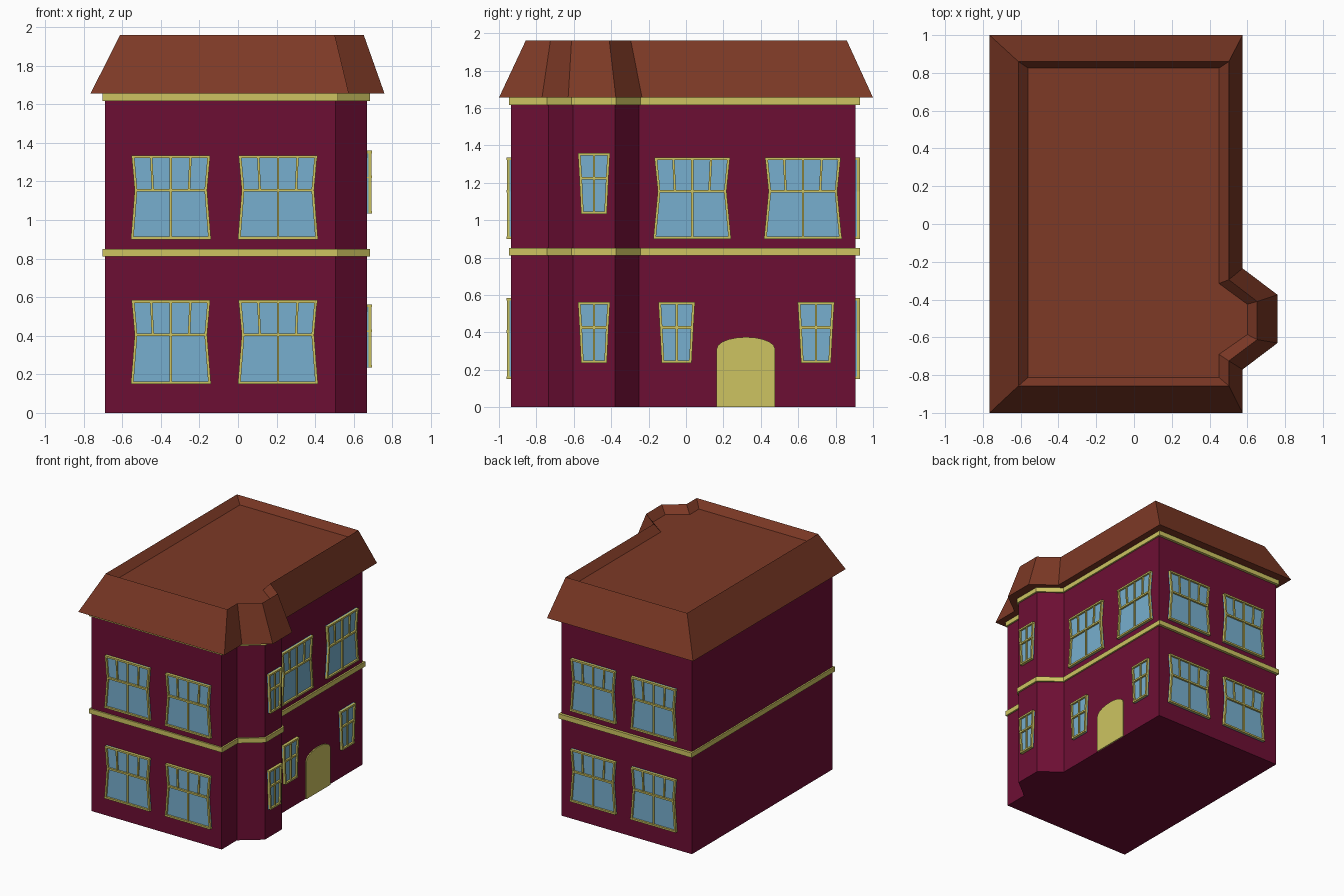
import bpy, bmesh, math
from mathutils import Vector

if "Cube" in bpy.data.objects:
    bpy.data.objects.remove(bpy.data.objects["Cube"])


def material(name, rgb):
    m = bpy.data.materials.new(name)
    m.diffuse_color = (*rgb, 1)
    m.use_nodes = True
    m.node_tree.nodes["Principled BSDF"].inputs["Base Color"].default_value = m.diffuse_color
    return m


WALL = material("crimson wall", (0.152, 0.0045, 0.034))
ROOF = material("brown roof", (0.205, 0.041, 0.019))
GOLD = material("pale gold trim", (0.61, 0.55, 0.12))
GLASS = material("blue glass", (0.185, 0.43, 0.62))


def finish(name, bm, mat):
    bmesh.ops.recalc_face_normals(bm, faces=bm.faces)
    me = bpy.data.meshes.new(name)
    bm.to_mesh(me)
    bm.free()
    me.materials.append(mat)
    ob = bpy.data.objects.new(name, me)
    bpy.context.collection.objects.link(ob)
    return ob


def loft(bm, rings):
    """Closed solid through matching rings of 3D points."""
    vs = [[bm.verts.new(p) for p in r] for r in rings]
    n = len(vs[0])
    for a, b in zip(vs, vs[1:]):
        for i in range(n):
            j = (i + 1) % n
            bm.faces.new((a[i], a[j], b[j], b[i]))
    bm.faces.new(vs[0][::-1])
    bm.faces.new(vs[-1])


def plan(z, x0, x1, y0, y1, bx, ya, yb, yc, yd):
    """House footprint with a canted bay on the right side."""
    pts = [(x0, y0), (x1, y0), (x1, ya), (bx, yb), (bx, yc), (x1, yd), (x1, y1), (x0, y1)]
    return [(x, y, z) for x, y in pts]


# Walls and trim bands
WALL_PLAN = (-0.69, 0.505, -0.935, 0.907, 0.67, -0.735, -0.605, -0.38, -0.25)
BAND_PLAN = (-0.702, 0.518, -0.947, 0.929, 0.684, -0.742, -0.611, -0.374, -0.243)
for name, fp, z0, z1, mat in (("walls", WALL_PLAN, 0, 1.65, WALL),
                              ("middle_band", BAND_PLAN, 0.81, 0.85, GOLD),
                              ("eave_band", BAND_PLAN, 1.617, 1.658, GOLD)):
    bm = bmesh.new()
    loft(bm, [plan(z0, *fp), plan(z1, *fp)])
    finish(name, bm, mat)

# Roof: sloping sides and a sunken flat top
bm = bmesh.new()
loft(bm, [plan(1.655, -0.765, 0.575, -1.0, 1.0, 0.76, -0.77, -0.63, -0.375, -0.235),
          plan(1.96, -0.612, 0.502, -0.857, 0.86, 0.652, -0.725, -0.612, -0.41, -0.295),
          plan(1.90, -0.56, 0.45, -0.812, 0.825, 0.6, -0.69, -0.585, -0.425, -0.315)])
finish("roof", bm, ROOF)

# Wall frames: point from (across, up, out)
SIDES = {
    "front": lambda u, z, d: (u, -0.935 - d, z),
    "back": lambda u, z, d: (u, 0.907 + d, z),
    "right": lambda u, z, d: (0.505 + d, u, z),
    "bay": lambda u, z, d: (0.67 + d, u, z),
}


def plate(bm, side, pts, d):
    f = SIDES[side]
    loft(bm, [[f(u, z, -0.005) for u, z in pts], [f(u, z, d) for u, z in pts]])


def window(name, side, cx, z0, z1, bottom, waist, top, panes):
    """Flared window; bottom, waist and top are half-widths."""
    zm = z0 + 0.585 * (z1 - z0)
    t, s = 0.014, 0.007
    profile = [(z0, bottom), (zm, waist), (z1, top)]
    bm = bmesh.new()
    plate(bm, side, [(cx - w, z) for z, w in profile] +
          [(cx + w, z) for z, w in reversed(profile)], 0.008)
    finish(name + "_glass", bm, GLASS)

    bm = bmesh.new()

    def bar(a, b, hx, hz, d=0.022):
        (ax, az), (bx, bz) = a, b
        plate(bm, side, [(cx + ax - hx, az - hz), (cx + bx - hx, bz + hz),
                         (cx + bx + hx, bz + hz), (cx + ax + hx, az - hz)], d)

    for sgn in (-1, 1):                     # jambs
        for (za, wa), (zb, wb) in zip(profile, profile[1:]):
            bar((sgn * (wa - s), za), (sgn * (wb - s), zb), s, 0)
    for z, w in ((z0 + s, bottom), (zm, waist), (z1 - s, top)):   # sill, transom, head
        bar((0, z), (0, z), w, s, 0.024)
    bar((0, z0), (0, zm), 0.006, 0, 0.019)  # lower mullion
    for i in range(1, panes):               # upper mullions
        k = 2 * i / panes - 1
        bar((k * waist, zm), (k * top, z1), 0.006, 0, 0.019)
    finish(name + "_frame", bm, GOLD)


# Large windows on front, back and the upper right side
for side in ("front", "back"):
    for level, z in (("lower", 0.15), ("upper", 0.90)):
        for i, cx in enumerate((-0.348, 0.207)):
            window(f"{side}_{level}_window_{i + 1}", side, cx, z, z + 0.435, 0.208, 0.188, 0.204, 4)
for i, cx in enumerate((0.033, 0.625)):
    window(f"right_upper_window_{i + 1}", "right", cx, 0.90, 1.335, 0.208, 0.184, 0.202, 4)

# Small tapered windows beside the door and on the bay
for i, cx in enumerate((-0.05, 0.695)):
    window(f"right_lower_window_{i + 1}", "right", cx, 0.235, 0.562, 0.08, 0.09, 0.098, 2)
for level, z in (("lower", 0.235), ("upper", 1.033)):
    window(f"bay_{level}_window", "bay", -0.492, z, z + 0.327, 0.069, 0.078, 0.086, 2)

# Arched door
arch = [(0.32 + 0.156 * math.cos(a), 0.312 + 0.063 * math.sin(a))
        for a in (math.pi * i / 10 for i in range(11))]
bm = bmesh.new()
plate(bm, "right", [(0.164, 0), (0.476, 0)] + arch, 0.009)
finish("door", bm, GOLD)
